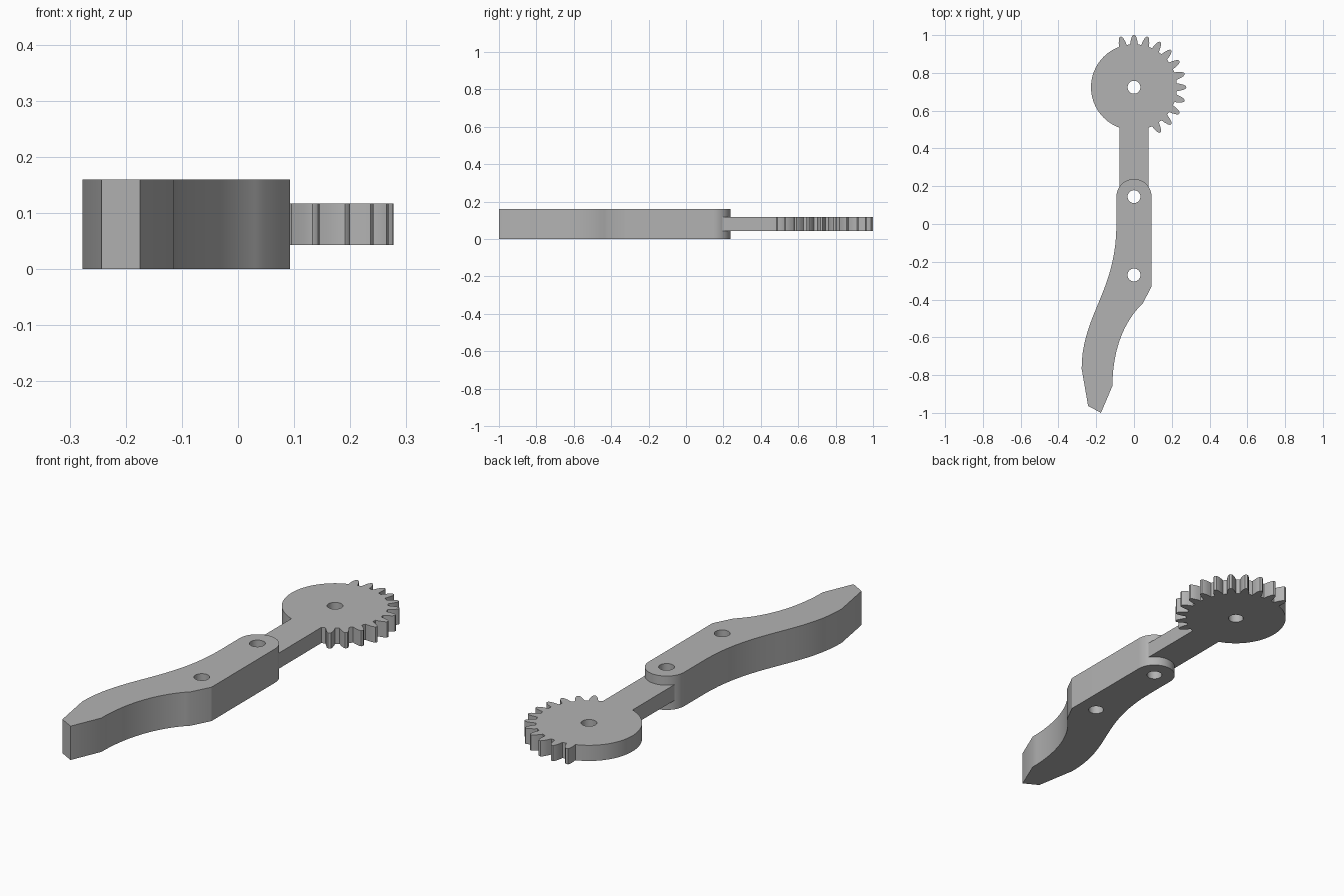
import bpy, bmesh
from math import sin, cos, pi, radians
from mathutils import Vector
from mathutils.geometry import interpolate_bezier

if "Cube" in bpy.data.objects:
    bpy.data.objects.remove(bpy.data.objects["Cube"], do_unlink=True)

grey = bpy.data.materials.new("plain_grey")
grey.use_nodes = True
colour = (0.45, 0.45, 0.45, 1)
grey.diffuse_color = colour
grey.node_tree.nodes["Principled BSDF"].inputs["Base Color"].default_value = colour

FINGER_H, ARM_LOW, ARM_HIGH = 0.16, 0.043, 0.117
PIVOT, REAR_HOLE, GEAR = 0.145, -0.27, 0.724
HALF_W, ARM_W, DISC_R, HOLE_R = 0.093, 0.078, 0.2275, 0.034


def arc(cy, r, start, end, n):
    """Points on an arc about (0, cy), angles in degrees."""
    angles = [radians(start + (end - start) * i / n) for i in range(n + 1)]
    return [(r * cos(a), cy + r * sin(a)) for a in angles]


def bezier(*pts):
    return [p[:2] for p in interpolate_bezier(*[Vector((x, y, 0)) for x, y in pts], 20)]


def plate(name, outline, low, high):
    """Extrude a flat outline between two heights."""
    bm = bmesh.new()
    face = bm.faces.new([bm.verts.new((x, y, low)) for x, y in outline])
    ext = bmesh.ops.extrude_face_region(bm, geom=[face])
    moved = [v for v in ext["geom"] if isinstance(v, bmesh.types.BMVert)]
    bmesh.ops.translate(bm, verts=moved, vec=(0, 0, high - low))
    bmesh.ops.recalc_face_normals(bm, faces=bm.faces)
    mesh = bpy.data.meshes.new(name)
    bm.to_mesh(mesh)
    bm.free()
    mesh.materials.append(grey)
    obj = bpy.data.objects.new(name, mesh)
    bpy.context.collection.objects.link(obj)
    return obj


def cut(obj, name, outline, low, high):
    cutter = plate(name, outline, low, high)
    mod = obj.modifiers.new(name, "BOOLEAN")
    mod.operation, mod.solver, mod.object = "DIFFERENCE", "EXACT", cutter
    bpy.context.view_layer.objects.active = obj
    bpy.ops.object.modifier_apply(modifier=mod.name)
    bpy.data.objects.remove(cutter, do_unlink=True)


def drill(obj, cy):
    cut(obj, "hole_cutter", arc(cy, HOLE_R, 0, 350, 35), -0.1, 0.3)


# Curved finger with a rounded pivot end and a pointed tip
outline = arc(PIVOT, HALF_W, 0, 180, 32)
outline += bezier((-HALF_W, 0), (-HALF_W, -0.36), (-0.277, -0.48), (-0.277, -0.767))
outline += [(-0.243, -0.963), (-0.175, -1.0)]
outline += bezier((-0.114, -0.857), (-0.114, -0.68), (-0.06, -0.52), (0.047, -0.42))
outline += [(HALF_W, -0.33)]
finger = plate("finger", outline, 0, FINGER_H)

# Slot in the finger that receives the arm
slot = arc(PIVOT, ARM_W, 180, 360, 24) + [(ARM_W, 0.4), (-ARM_W, 0.4)]
cut(finger, "slot_cutter", slot, ARM_LOW, ARM_HIGH)
drill(finger, PIVOT)
drill(finger, REAR_HOLE)

# Gear arm: round-ended bar, then a disc toothed on one side
bar = arc(PIVOT, ARM_W, 180, 360, 24)
outline = bar + arc(GEAR, DISC_R, -70, -66, 2)
tooth = [(-5.2, DISC_R), (-4.1, 0.247), (-2.6, 0.266), (-1.2, 0.276)]
tooth += [(0, 0.277)] + [(-a, r) for a, r in reversed(tooth)]
for k in range(12):
    for a, r in tooth:
        outline += arc(GEAR, r, -60 + 15 * k + a, 0, 1)[:1]
outline += arc(GEAR, DISC_R, 112, 250, 48)
gear_arm = plate("gear_arm", outline, ARM_LOW, ARM_HIGH)
drill(gear_arm, PIVOT)
drill(gear_arm, GEAR)

for obj in (finger, gear_arm):
    bpy.ops.object.select_all(action="DESELECT")
    obj.select_set(True)
    bpy.context.view_layer.objects.active = obj
    bpy.ops.object.shade_smooth_by_angle(angle=radians(25))
